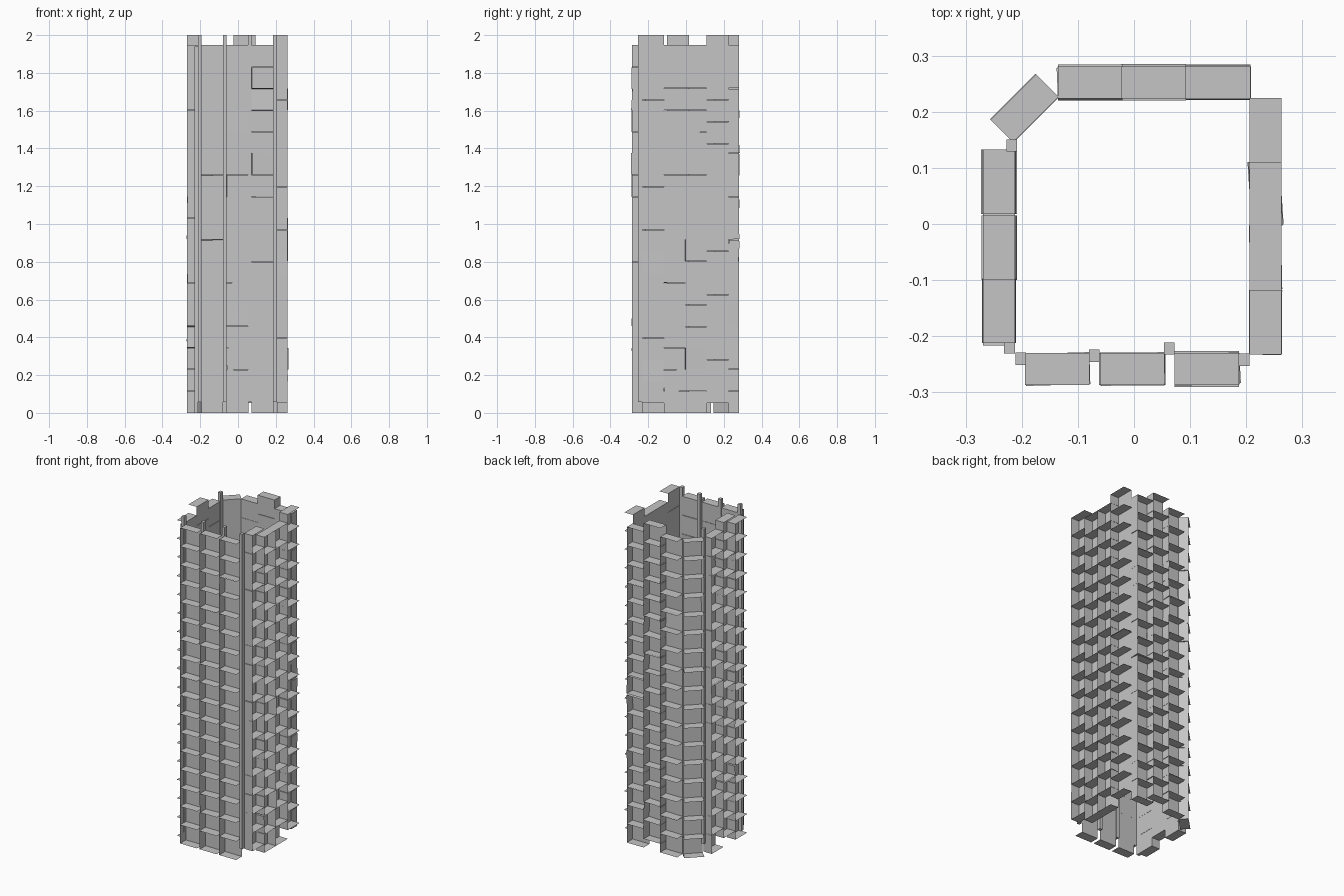
import bpy, bmesh, math, random
from mathutils import Matrix, Vector

cube = bpy.data.objects.get("Cube")
if cube:
    bpy.data.objects.remove(cube, do_unlink=True)

random.seed(7)
ROWS, PITCH, WIDTH, DEPTH = 17, 0.1145, 0.115, 0.057
HALF = PITCH / 2

concrete = bpy.data.materials.new("concrete_grey")
concrete.use_nodes = True
GREY = (0.56, 0.56, 0.56, 1)
concrete.diffuse_color = GREY
concrete.node_tree.nodes["Principled BSDF"].inputs["Base Color"].default_value = GREY


def finish(bm, name):
    mesh = bpy.data.meshes.new(name)
    bm.to_mesh(mesh)
    bm.free()
    mesh.materials.append(concrete)
    bpy.context.collection.objects.link(bpy.data.objects.new(name, mesh))


def sheet(bm, mat, corner, a, b):
    """Thin rectangular panel spanned by two edge vectors."""
    c, a, b = Vector(corner), Vector(a), Vector(b)
    bm.faces.new([bm.verts.new(mat @ p) for p in (c, c + a, c + a + b, c + b)])


def balcony(bm, mat):
    """Open balcony: back wall, floor, ceiling and one side fin."""
    w, h = WIDTH / 2, PITCH / 2
    across, out, up = (WIDTH, 0, 0), (0, -DEPTH, 0), (0, 0, PITCH)
    sheet(bm, mat, (-w, 0, -h), across, up)
    sheet(bm, mat, (-w, 0, -h), out, across)
    sheet(bm, mat, (-w, 0, h), across, out)
    sheet(bm, mat, (-w, 0, -h), up, out)


def column(name, x, y, angle, raised):
    """Stack of balconies with slightly uneven placement."""
    bm = bmesh.new()
    for row in range(ROWS):
        z = (row + 0.5) * PITCH + (HALF - 0.004 if raised else 0)
        inner = 0 < row < ROWS - 1
        loose = inner and random.random() < 0.12
        swing = math.radians(random.uniform(-4, 4)) if loose else 0
        slip = random.uniform(-0.003, 0.003) if inner else 0
        mat = (Matrix.Translation((x, y, z + slip))
               @ Matrix.Rotation(math.radians(angle), 4, "Z")
               @ Matrix.Rotation(swing, 4, random.choice("XYZ")))
        balcony(bm, mat)
    finish(bm, name)


# Balcony stacks on each side
for i, x in enumerate((-0.137, -0.003, 0.13)):
    column(f"front_balconies_{i + 1}", x, -0.23, 0, False)
for i, y in enumerate((-0.175, -0.06, 0.053, 0.167)):
    column(f"left_balconies_{i + 1}", 0.206, y, 90, i in (0, 3))
for i, x in enumerate((0.15, 0.035, -0.078)):
    column(f"back_balconies_{i + 1}", x, 0.224, 180, i == 1)
for i, y in enumerate((0.075, -0.042, -0.155)):
    column(f"right_balconies_{i + 1}", -0.212, y, 270, i == 1)
column("corner_balconies", -0.175, 0.186, 225, False)

# Narrow posts filling the joints
posts = [(-0.202, -0.24), (-0.071, -0.235), (0.063, -0.222),
         (0.196, -0.242), (-0.218, 0.14), (-0.222, -0.22)]
for i, (x, y) in enumerate(posts):
    bm = bmesh.new()
    low, high = (HALF, 2.0) if i < 5 else (0, 1.94)
    bmesh.ops.create_cube(bm, size=1, matrix=(
        Matrix.Translation((x, y, (low + high) / 2))
        @ Matrix.Diagonal((0.019, 0.022, high - low, 1))))
    finish(bm, f"joint_post_{i + 1}")
